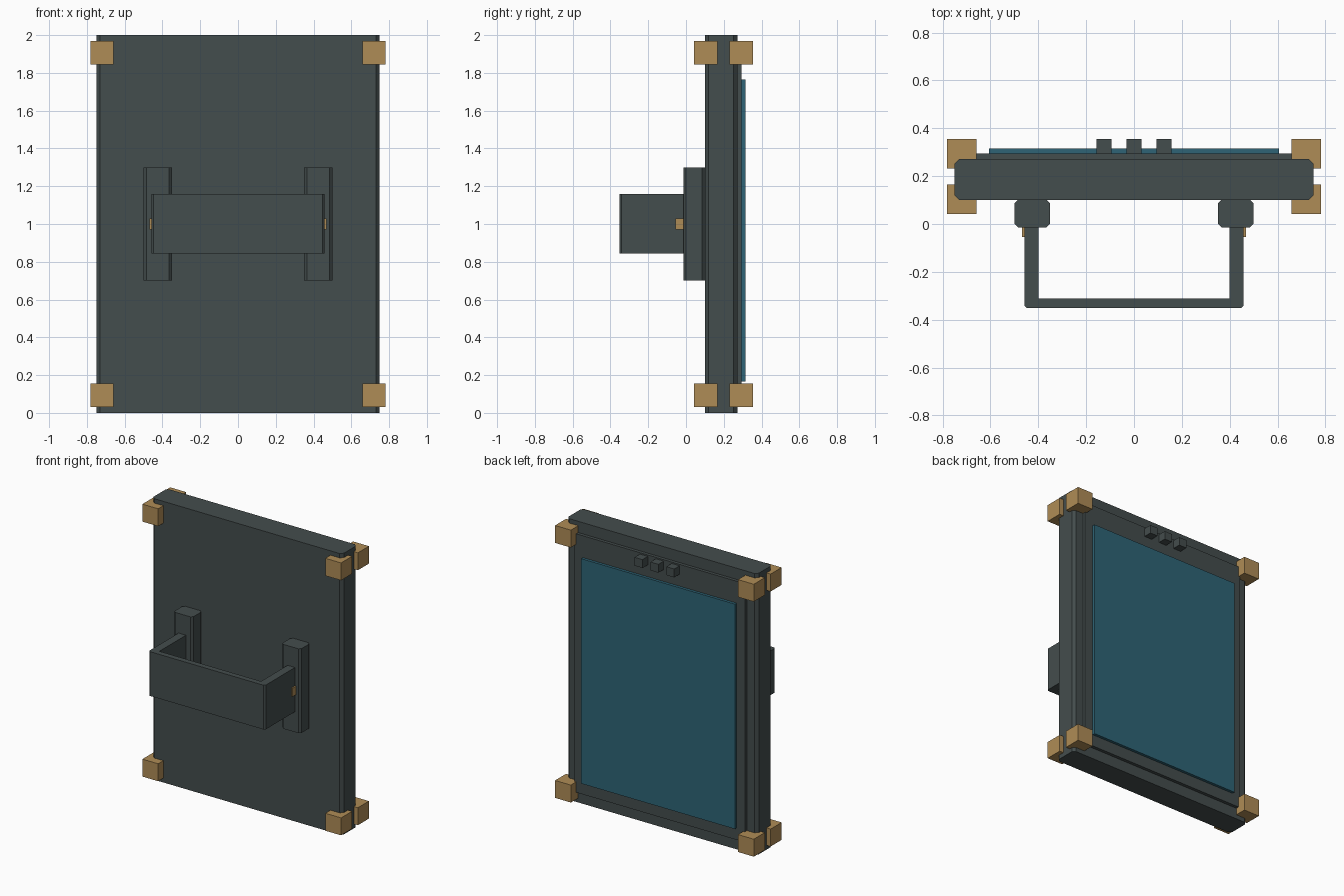
import bpy
import bmesh

if "Cube" in bpy.data.objects:
    bpy.data.objects.remove(bpy.data.objects["Cube"])


def material(name, rgb):
    """Flat material from 0-255 sRGB values."""
    def lin(c):
        c /= 255
        return c / 12.92 if c <= 0.04045 else ((c + 0.055) / 1.055) ** 2.4
    m = bpy.data.materials.new(name)
    m.diffuse_color = (*[lin(c) for c in rgb], 1)
    m.use_nodes = True
    m.node_tree.nodes["Principled BSDF"].inputs["Base Color"].default_value = m.diffuse_color
    return m


SLATE = material("slate_grey", (68, 77, 77))
BRASS = material("brass", (175, 140, 86))
TEAL = material("teal_glass", (46, 100, 118))


def prism(name, mat, points, z0, z1):
    """Extrude an outline in x-y from z0 up to z1."""
    bm = bmesh.new()
    face = bm.faces.new([bm.verts.new((x, y, z0)) for x, y in points])
    ext = bmesh.ops.extrude_face_region(bm, geom=[face])
    for v in ext["geom"]:
        if isinstance(v, bmesh.types.BMVert):
            v.co.z = z1
    bmesh.ops.recalc_face_normals(bm, faces=bm.faces[:])
    mesh = bpy.data.meshes.new(name)
    bm.to_mesh(mesh)
    bm.free()
    mesh.materials.append(mat)
    ob = bpy.data.objects.new(name, mesh)
    bpy.context.collection.objects.link(ob)
    return ob


def block(name, mat, x, y, z, c=0.0):
    """Box between limits, with vertical edges chamfered by c."""
    (x0, x1), (y0, y1) = x, y
    if c:
        pts = [(x0 + c, y0), (x1 - c, y0), (x1, y0 + c), (x1, y1 - c),
               (x1 - c, y1), (x0 + c, y1), (x0, y1 - c), (x0, y0 + c)]
    else:
        pts = [(x0, y0), (x1, y0), (x1, y1), (x0, y1)]
    return prism(name, mat, pts, *z)


# Main slab with back plate and screen
block("body", SLATE, (-0.75, 0.75), (0.10, 0.272), (0, 2), 0.02)
block("back_plate", SLATE, (-0.67, 0.67), (0.262, 0.295), (0.08, 1.92))
block("screen", TEAL, (-0.605, 0.605), (0.285, 0.315), (0.165, 1.765))

# Buttons above the screen
for i in (-1, 0, 1):
    x = i * 0.125
    block("button", SLATE, (x - 0.031, x + 0.031), (0.285, 0.355), (1.85, 1.91))

# Corner bumpers, front and back
h = 0.062
for x in (-0.72, 0.72):
    for y in (0.104, 0.293):
        for z in (0.093, 1.907):
            block("corner_bumper", BRASS, (x - h, x + h), (y - h, y + h), (z - h, z + h))

# Handle mounts and hinge pins
for s in (-1, 1):
    block("handle_mount", SLATE, sorted((s * 0.35, s * 0.50)), (-0.014, 0.10),
          (0.70, 1.30), 0.015)
    block("hinge_pin", BRASS, sorted((s * 0.44, s * 0.468)), (-0.055, -0.01), (0.97, 1.03))

# U-shaped handle, slightly chamfered on its outer corners
right = [(0.448, -0.352), (0.458, -0.342), (0.458, 0.0), (0.40, 0.0), (0.40, -0.312)]
left = [(-x, y) for x, y in reversed(right)]
prism("handle", SLATE, right + left, 0.845, 1.16)
